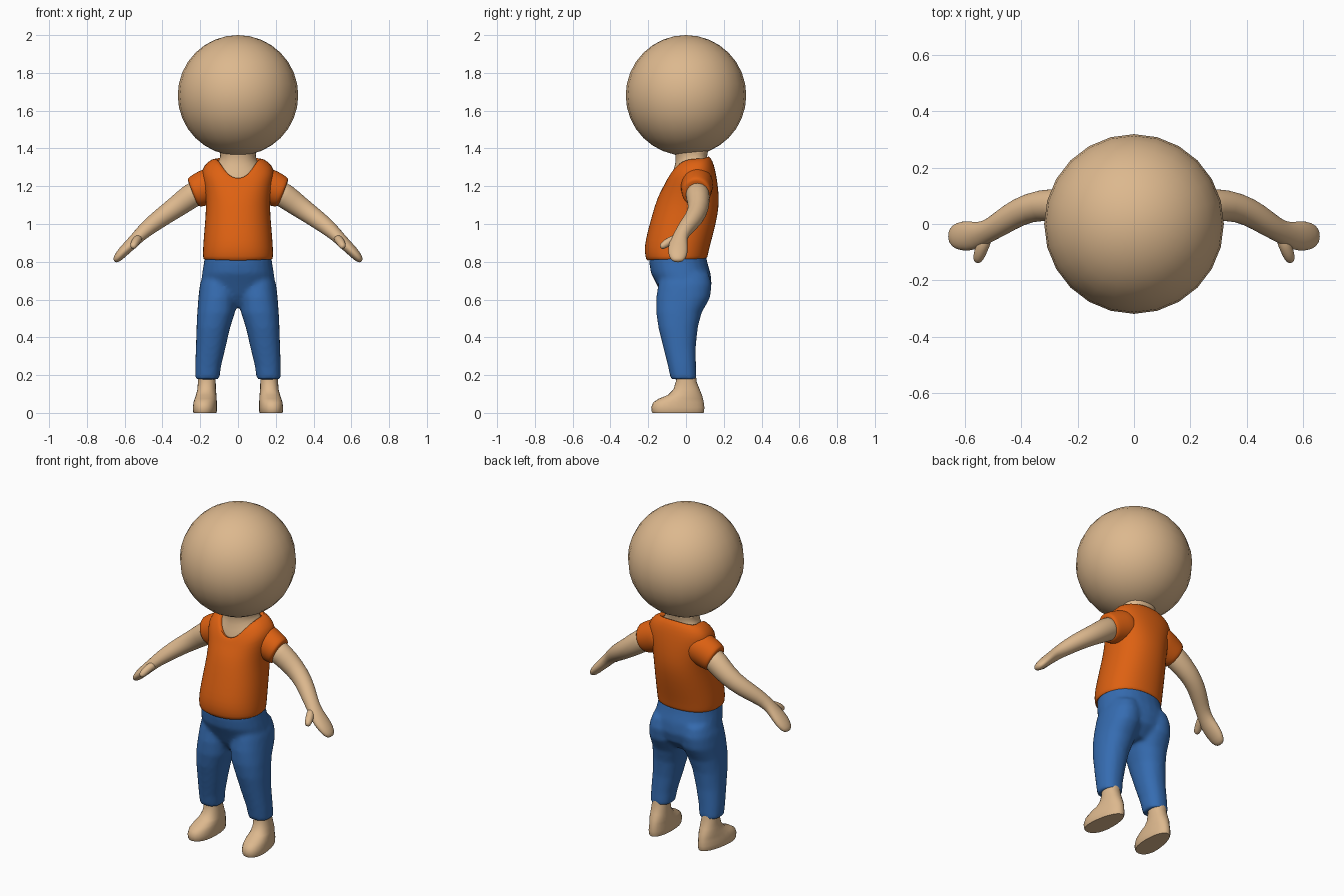
import bpy, bmesh, math
from mathutils import Vector


def material(name, rgb):
    m = bpy.data.materials.new(name)
    m.diffuse_color = (*rgb, 1)
    return m


SKIN = material("skin tan", (0.72, 0.48, 0.27))
ORANGE = material("shirt orange", (0.73, 0.12, 0.006))
BLUE = material("trouser blue", (0.036, 0.15, 0.44))


def ring(w, ys, zs, yf, zf, yb, zb, cx=0.0, n=24, power=3, splay=0.0):
    """Closed section given by its side, front and back points."""
    pts = []
    for i in range(n):
        a = math.tau * i / n
        c, s = math.cos(a), math.sin(a)
        c = math.copysign(abs(c) ** 0.9, c)
        s = math.copysign(abs(s) ** 0.9, s)
        k = abs(s)
        y_end, z_end = (yb, zb) if s > 0 else (yf, zf)
        x = cx + w * c * (1 - splay * 6 * s) - splay * s * 0.4
        pts.append(Vector((x, ys + (y_end - ys) * k, zs + (z_end - zs) * k ** power)))
    return pts


def flat(z, w, yf, yb, cx=0.0, **kw):
    """Level section."""
    return ring(w, (yf + yb) / 2, z, yf, z, yb, z, cx, **kw)


def tube(path, n=16):
    """Sections along a path of (x, y, z, side radius, upright radius)."""
    centers = [Vector(p[:3]) for p in path]
    out = []
    for i, p in enumerate(path):
        t = (centers[min(i + 1, len(path) - 1)] - centers[max(i - 1, 0)]).normalized()
        side = t.cross(Vector((0, 0, 1))).normalized()
        up = side.cross(t)
        out.append([centers[i] + side * p[3] * math.cos(math.tau * k / n)
                    + up * p[4] * math.sin(math.tau * k / n) for k in range(n)])
    return out


def loft(bm, rings, cap=True):
    rows = [[bm.verts.new(p) for p in r] for r in rings]
    n = len(rows[0])
    for a, b in zip(rows, rows[1:]):
        for i in range(n):
            j = (i + 1) % n
            bm.faces.new((a[i], a[j], b[j], b[i]))
    if cap:
        bm.faces.new(rows[0])
        bm.faces.new(rows[-1])


def make(name, lofts, mat, cap=True, mirror=False, subdivide=0, angle=50):
    bm = bmesh.new()
    for rings in lofts:
        loft(bm, rings, cap)
        if mirror:
            loft(bm, [[Vector((-p.x, p.y, p.z)) for p in r] for r in rings], cap)
    bmesh.ops.recalc_face_normals(bm, faces=bm.faces)
    me = bpy.data.meshes.new(name)
    bm.to_mesh(me)
    bm.free()
    me.materials.append(mat)
    ob = bpy.data.objects.new(name, me)
    bpy.context.collection.objects.link(ob)
    smooth(ob, angle)
    if subdivide:
        ob.modifiers.new("rounding", 'SUBSURF').levels = subdivide
        ob.modifiers["rounding"].render_levels = subdivide
    return ob


def smooth(ob, angle=50):
    bpy.ops.object.select_all(action='DESELECT')
    bpy.context.view_layer.objects.active = ob
    ob.select_set(True)
    bpy.ops.object.shade_smooth_by_angle(angle=math.radians(angle))


# Head
bpy.ops.mesh.primitive_uv_sphere_add(segments=24, ring_count=16, radius=0.319,
                                     location=(0, 0, 1.681))
head = bpy.context.object
head.name = "head"
head.data.materials.append(SKIN)
smooth(head)

# Neck and the chest skin showing in the neckline
make("neck", [[
    ring(0.15, 0.06, 1.28, -0.095, 1.19, 0.13, 1.28),
    ring(0.115, 0.055, 1.315, -0.08, 1.245, 0.11, 1.33),
    ring(0.097, 0.045, 1.345, -0.058, 1.31, 0.112, 1.355),
    ring(0.092, 0.035, 1.37, -0.052, 1.36, 0.115, 1.38),
    ring(0.11, 0.03, 1.41, -0.075, 1.40, 0.13, 1.42),
]], SKIN, subdivide=1)

# Shirt body, from the tucked hem up to the V neckline
make("shirt_body", [[
    ring(0.165, -0.045, 0.825, -0.18, 0.82, 0.095, 0.83),
    ring(0.184, -0.05, 0.808, -0.208, 0.80, 0.112, 0.815),
    ring(0.187, -0.05, 0.825, -0.217, 0.825, 0.116, 0.83),
    ring(0.187, -0.045, 0.87, -0.222, 0.88, 0.124, 0.87),
    ring(0.181, -0.03, 0.95, -0.207, 0.95, 0.146, 0.95),
    ring(0.172, -0.005, 1.05, -0.18, 1.05, 0.170, 1.05),
    ring(0.170, 0.015, 1.13, -0.153, 1.14, 0.177, 1.13),
    ring(0.188, 0.04, 1.22, -0.125, 1.19, 0.168, 1.22),
    ring(0.200, 0.055, 1.285, -0.112, 1.215, 0.156, 1.285),
    ring(0.160, 0.062, 1.333, -0.103, 1.232, 0.142, 1.335),
    ring(0.118, 0.06, 1.352, -0.094, 1.243, 0.118, 1.366),
    ring(0.106, 0.058, 1.335, -0.082, 1.235, 0.108, 1.345),
]], ORANGE, cap=False, subdivide=1, angle=80)

# Short sleeves
make("sleeves", [tube([
    (0.08, 0.06, 1.225, 0.085, 0.095),
    (0.13, 0.058, 1.21, 0.088, 0.097),
    (0.18, 0.056, 1.19, 0.084, 0.094),
    (0.218, 0.055, 1.173, 0.080, 0.088),
    (0.238, 0.055, 1.164, 0.076, 0.081),
    (0.241, 0.055, 1.163, 0.055, 0.058),
], n=20)], ORANGE, mirror=True, subdivide=1, angle=80)

# Arms with mitten hands, and thumbs
make("arms", [tube([
    (0.19, 0.058, 1.185, 0.066, 0.066),
    (0.25, 0.062, 1.148, 0.064, 0.068),
    (0.33, 0.070, 1.088, 0.056, 0.058),
    (0.41, 0.045, 1.032, 0.051, 0.051),
    (0.475, 0.0, 0.982, 0.045, 0.044),
    (0.525, -0.03, 0.937, 0.039, 0.035),
    (0.565, -0.042, 0.895, 0.052, 0.032),
    (0.61, -0.043, 0.852, 0.055, 0.029),
    (0.642, -0.043, 0.815, 0.042, 0.023),
    (0.654, -0.043, 0.801, 0.018, 0.010),
]), tube([
    (0.52, -0.04, 0.93, 0.024, 0.024),
    (0.54, -0.085, 0.91, 0.024, 0.024),
    (0.552, -0.118, 0.888, 0.022, 0.022),
    (0.558, -0.136, 0.874, 0.012, 0.012),
], n=10)], SKIN, mirror=True, subdivide=1, angle=80)

# Trousers: pelvis and two legs fused into one smooth surface
pelvis = [flat(z, w, f, b) for z, w, f, b in (
    (0.835, 0.176, -0.192, 0.106), (0.80, 0.180, -0.195, 0.112),
    (0.74, 0.190, -0.186, 0.130), (0.68, 0.197, -0.155, 0.136),
    (0.62, 0.180, -0.125, 0.120), (0.56, 0.090, -0.08, 0.06))]
leg = [flat(z, w, f, b, cx) for z, cx, w, f, b in (
    (0.74, 0.098, 0.085, -0.135, 0.120), (0.68, 0.103, 0.099, -0.147, 0.136),
    (0.61, 0.107, 0.103, -0.158, 0.128), (0.53, 0.116, 0.100, -0.158, 0.083),
    (0.45, 0.131, 0.089, -0.146, 0.062), (0.35, 0.144, 0.079, -0.121, 0.052),
    (0.25, 0.158, 0.069, -0.096, 0.053), (0.178, 0.163, 0.064, -0.081, 0.056))]
bm = bmesh.new()
loft(bm, pelvis)
loft(bm, leg)
loft(bm, [[Vector((-p.x, p.y, p.z)) for p in r] for r in leg])
bmesh.ops.recalc_face_normals(bm, faces=bm.faces)
mesh = bpy.data.meshes.new("trousers")
bm.to_mesh(mesh)
bm.free()
mesh.materials.append(BLUE)
trousers = bpy.data.objects.new("trousers", mesh)
bpy.context.collection.objects.link(trousers)
fuse = trousers.modifiers.new("fuse", 'REMESH')
fuse.mode = 'VOXEL'
fuse.voxel_size = 0.012
fuse.use_smooth_shade = True
soften = trousers.modifiers.new("soften", 'SMOOTH')
soften.factor = 0.5
soften.iterations = 5

# Bare feet: ankle down to a flat sole, wider and turned out at the toes
make("feet", [[flat(z, w, f, b, cx, splay=s) for z, cx, w, f, b, s in (
    (0.21, 0.165, 0.046, -0.052, 0.052, 0.0),
    (0.165, 0.165, 0.047, -0.054, 0.056, 0.0),
    (0.125, 0.166, 0.049, -0.066, 0.072, 0.005),
    (0.095, 0.168, 0.054, -0.095, 0.084, 0.012),
    (0.075, 0.170, 0.057, -0.145, 0.090, 0.02),
    (0.055, 0.172, 0.060, -0.174, 0.094, 0.025),
    (0.030, 0.173, 0.062, -0.184, 0.097, 0.025),
    (0.008, 0.173, 0.061, -0.182, 0.096, 0.025),
    (0.000, 0.173, 0.058, -0.178, 0.093, 0.025))]], SKIN, mirror=True)
